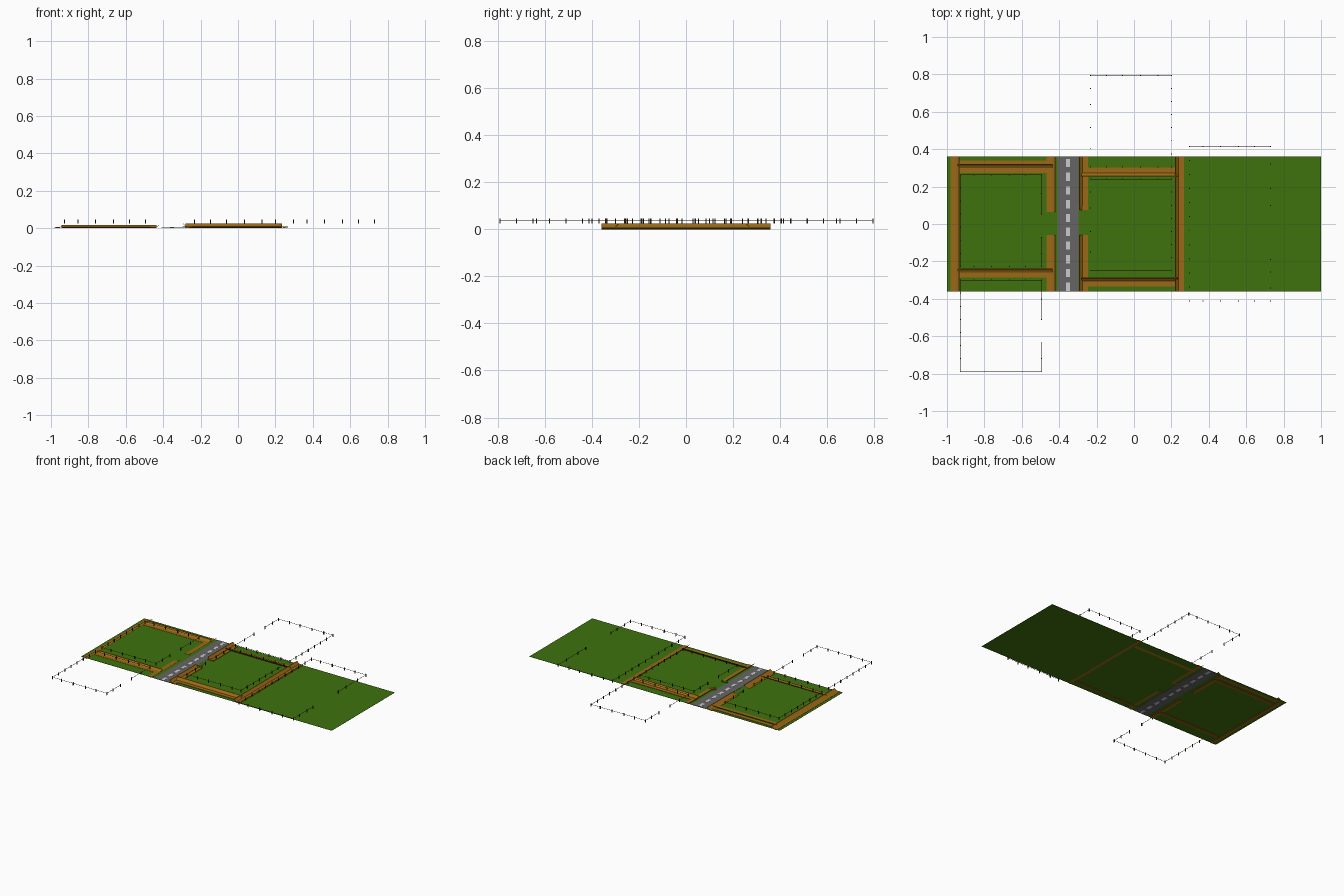
import bpy, bmesh
from mathutils import Vector

if "Cube" in bpy.data.objects:
    bpy.data.objects.remove(bpy.data.objects["Cube"])


def mat(name, r, g, b):
    m = bpy.data.materials.new(name)
    m.diffuse_color = (r, g, b, 1)
    m.use_nodes = True
    m.node_tree.nodes["Principled BSDF"].inputs["Base Color"].default_value = m.diffuse_color
    return m


GRASS = mat("grass", .05, .17, .004)
EARTH = mat("earth", .33, .14, .008)
TARMAC = mat("tarmac", .13, .13, .13)
WHITE = mat("paint", .7, .7, .7)
WOOD = mat("wood", .05, .02, .01)


def finish(name, bm, material):
    bmesh.ops.recalc_face_normals(bm, faces=bm.faces)
    me = bpy.data.meshes.new(name)
    bm.to_mesh(me)
    bm.free()
    me.materials.append(material)
    ob = bpy.data.objects.new(name, me)
    bpy.context.collection.objects.link(ob)
    return ob


def add_box(bm, x0, x1, y0, y1, z0, z1):
    vs = bmesh.ops.create_cube(bm, size=1)["verts"]
    for v in vs:
        v.co = Vector((x1 if v.co.x > 0 else x0, y1 if v.co.y > 0 else y0, z1 if v.co.z > 0 else z0))


def box(name, dims, material):
    bm = bmesh.new()
    add_box(bm, *dims)
    return finish(name, bm, material)


# Bank: flat ledge plus a slope rising away from it, swept along x or y
def bank(name, axis, start, end, fold, side, z=0.0):
    prof = [(-.025, .003), (0, .001), (.020, .018), (.023, .018), (.003, .006), (-.025, .006)]
    bm = bmesh.new()
    rings = []
    for t in (start, end):
        ring = []
        for u, h in prof:
            c = fold + side * u
            hz = h + z if h > .01 else h + (z * .3 if h > .002 else 0) - (.001 if h == .001 else 0)
            ring.append(bm.verts.new((c, t, hz) if axis == "y" else (t, c, hz)))
        rings.append(ring)
    n = len(prof)
    for i in range(n):
        j = (i + 1) % n
        bm.faces.new((rings[0][i], rings[0][j], rings[1][j], rings[1][i]))
    bm.faces.new(rings[0])
    bm.faces.new(rings[1])
    finish(name, bm, EARTH)


# Fence: posts along each run, thin wire between consecutive posts
def fence(name, runs):
    bm = bmesh.new()
    done = set()
    for pts in runs:
        for x, y in pts:
            key = (round(x, 3), round(y, 3))
            if key not in done:
                done.add(key)
                add_box(bm, x - .0025, x + .0025, y - .0025, y + .0025, .025, .046)
        (xa, ya), (xb, yb) = pts[0], pts[-1]
        w = .0008
        add_box(bm, min(xa, xb) - w, max(xa, xb) + w, min(ya, yb) - w, max(ya, yb) + w, .038, .0396)
    finish(name, bm, WOOD)


ROW = [0, .072, .165, .262, .347, .433]         # post spacing across a paddock
SIDE = [.07 * i for i in range(8)]              # closed side
GATE = [0, .07, .155], [.28, .39, .49]          # side with a gateway


def paddock(name, x, y, d):
    """d=1: gateway on +x, from the low corner; d=-1: rotated half a turn."""
    P = lambda u, v: (x + d * u, y + d * v)
    fence(name, [[P(u, 0) for u in ROW], [P(u, .49) for u in ROW], [P(0, v) for v in SIDE],
                 [P(.433, v) for v in GATE[0]], [P(.433, v) for v in GATE[1]]])


# Ground and road
box("field_ground", (-1, 1, -.36, .36, .0035, .0045), GRASS)
box("road", (-.41, -.297, -.36, .36, .0025, .0055), TARMAC)
bm = bmesh.new()
for i in range(10):
    y = -.335 + i * .0735
    add_box(bm, -.364, -.343, y - .022, y + .022, .002, .0062)
finish("road_dashes", bm, WHITE)

# West field banks
bank("west_bank_outer", "y", -.36, .36, -.955, 1)
bank("west_bank_road_south", "y", -.36, -.06, -.442, 1)
bank("west_bank_road_north", "y", .065, .36, -.442, 1)
bank("west_bank_south", "x", -.945, -.435, -.262, 1)
bank("west_bank_north", "x", -.945, -.435, .297, 1)
box("west_bank_north_ledge", (-.945, -.435, .317, .34, .003, .007), EARTH)

# East field banks
bank("east_bank_outer", "y", -.36, .36, .242, -1, .006)
bank("east_bank_road_south", "y", -.36, -.06, -.272, -1, .006)
bank("east_bank_road_north", "y", .075, .36, -.272, -1, .006)
bank("east_bank_south", "x", -.28, .235, -.308, 1, .006)
bank("east_bank_north", "x", -.28, .235, .277, -1, .006)
box("gateway_end_north", (-.297, -.25, .075, .095, .003, .010), EARTH)
box("gateway_end_south", (-.295, -.255, -.06, -.042, .003, .009), GRASS)

# Fences
paddock("west_fence", -.927, -.227, 1)
paddock("west_outer_fence", -.927, -.79, 1)
paddock("east_fence", .20, .24, -1)
paddock("east_outer_fence", .20, .795, -1)
fx = .297
fence("far_fence", [[(fx + u, -.412) for u in ROW], [(fx + u, .415) for u in ROW],
                    [(fx, -.412 + .0752 * i) for i in range(12)],
                    [(fx + .433, v) for v in (-.412, -.342, -.257, -.19)],
                    [(fx + .433, v) for v in (.10, .19, .32, .415)]])
